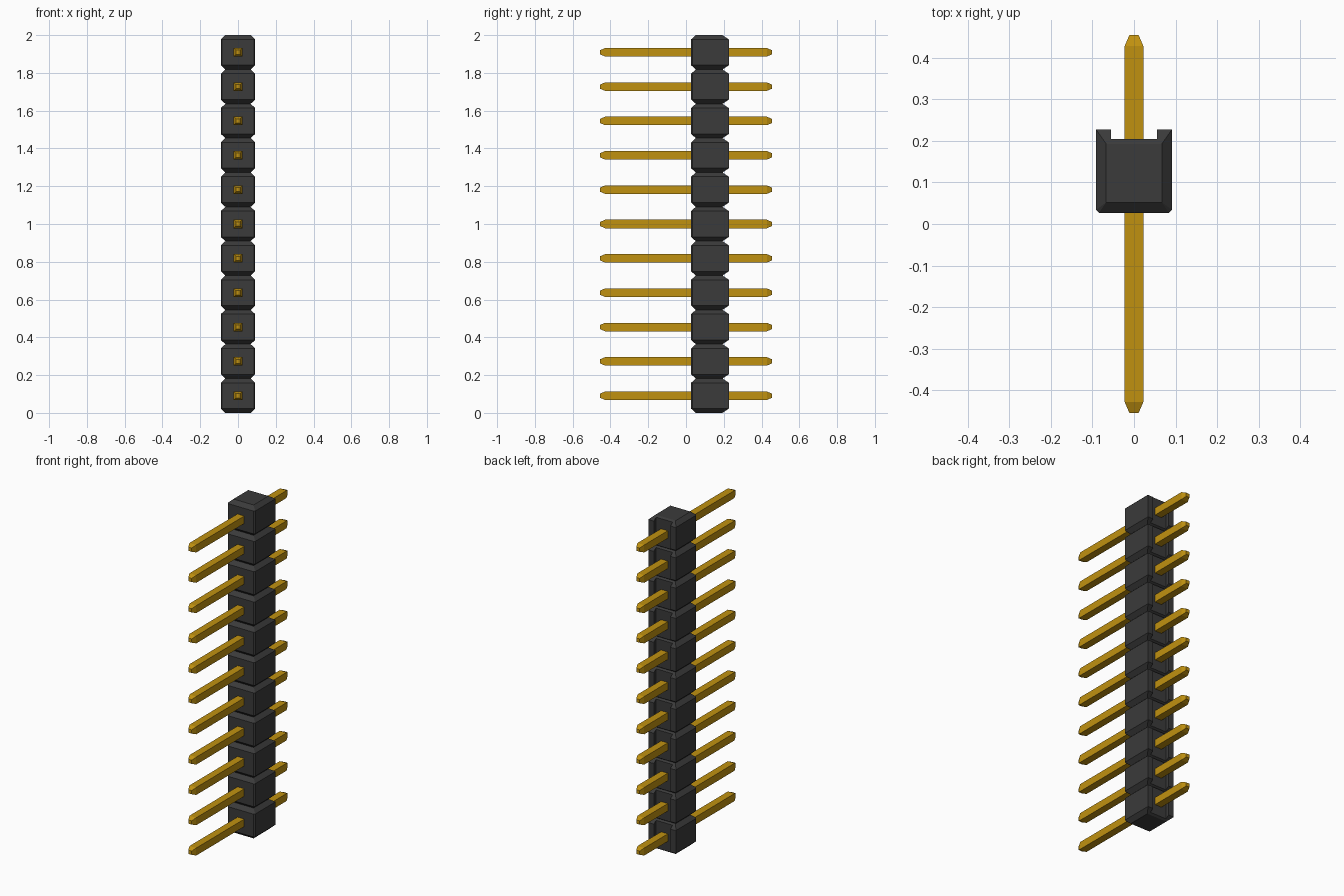
import bpy, bmesh

if "Cube" in bpy.data.objects:
    bpy.data.objects.remove(bpy.data.objects["Cube"], do_unlink=True)

COUNT = 11
PITCH = 2.0 / COUNT


def material(name, rgb, roughness):
    m = bpy.data.materials.new(name)
    m.use_nodes = True
    m.diffuse_color = (*rgb, 1)
    bsdf = m.node_tree.nodes["Principled BSDF"]
    bsdf.inputs["Base Color"].default_value = (*rgb, 1)
    bsdf.inputs["Roughness"].default_value = roughness
    return m


black = material("black plastic", (0.043, 0.043, 0.043), 0.6)
gold = material("gold metal", (0.53, 0.285, 0.005), 0.4)


def loft(name, rings, mat):
    """Bridge matching rings of points, cap both ends and merge doubles."""
    bm = bmesh.new()
    loops = [[bm.verts.new(p) for p in ring] for ring in rings]
    for a, b in zip(loops, loops[1:]):
        for i in range(len(a)):
            j = (i + 1) % len(a)
            bm.faces.new((a[i], a[j], b[j], b[i]))
    bm.faces.new(loops[0][::-1])
    bm.faces.new(loops[-1])
    bmesh.ops.remove_doubles(bm, verts=bm.verts, dist=1e-5)
    bmesh.ops.recalc_face_normals(bm, faces=bm.faces)
    mesh = bpy.data.meshes.new(name)
    bm.to_mesh(mesh)
    bm.free()
    mesh.materials.append(mat)
    return mesh


# Housing segment: chamfered block with a channel along its back
FLOOR, HALF_GROOVE, CHAMFER_H = 0.205, 0.055, 0.0225


def housing_ring(t, z):
    """t = 0 at the full outline, 1 at the end face."""
    w = 0.091 - 0.024 * t
    front = 0.027 + 0.025 * t
    back = 0.227 - 0.034 * t
    floor = min(FLOOR, back)
    c = 0.007 * (1 - t)
    g = HALF_GROOVE
    half = [(w - c, front), (w, front + c), (w, back), (g, back), (g, floor)]
    outline = half + [(-x, y) for x, y in reversed(half)]
    return [(x, y, z) for x, y in outline]


t_floor = (0.227 - FLOOR) / 0.034
levels = [(1, PITCH / 2),
          (t_floor, PITCH / 2 - CHAMFER_H * (1 - t_floor)),
          (0, PITCH / 2 - CHAMFER_H)]
steps = [(t, -h) for t, h in levels] + [(t, h) for t, h in reversed(levels)]
housing = loft("housing_segment", [housing_ring(t, z) for t, z in steps], black)

# Square pin with tapered tips
profile = [(-0.455, 0.011), (-0.428, 0.0225), (0.428, 0.0225), (0.455, 0.011)]
pin = loft("pin", [[(-h, y, -h), (h, y, -h), (h, y, h), (-h, y, h)]
                   for y, h in profile], gold)

# Stack the segments and pins
for i in range(COUNT):
    for label, mesh in (("housing_segment", housing), ("pin", pin)):
        ob = bpy.data.objects.new(f"{label}_{i + 1}", mesh)
        ob.location.z = PITCH * (i + 0.5)
        bpy.context.collection.objects.link(ob)
